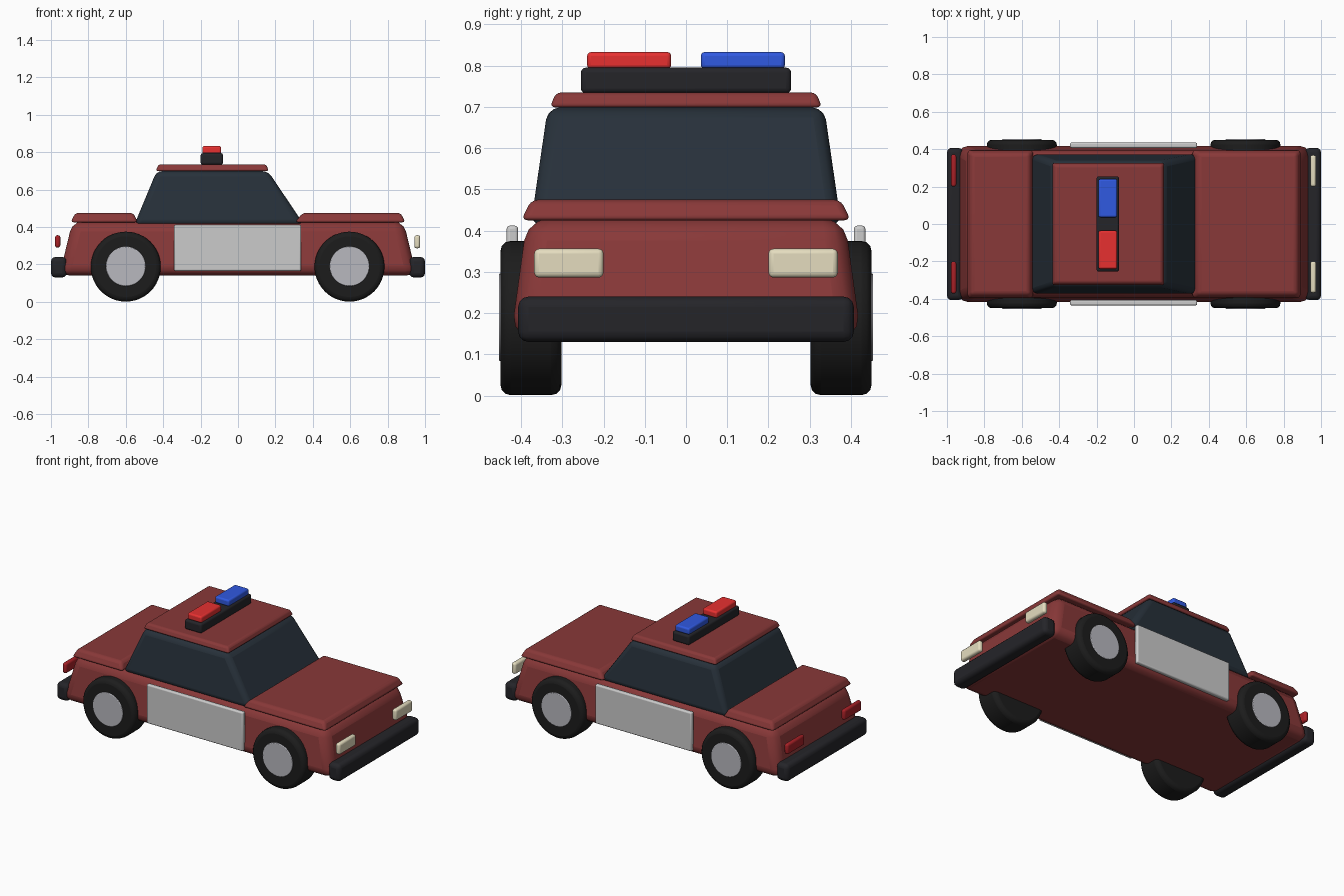
import bpy, bmesh, math

if "Cube" in bpy.data.objects:
    bpy.data.objects.remove(bpy.data.objects["Cube"])

def mat(name, rgb):
    m = bpy.data.materials.new(name)
    m.diffuse_color = (*rgb, 1)
    m.use_nodes = True
    m.node_tree.nodes["Principled BSDF"].inputs["Base Color"].default_value = m.diffuse_color
    return m

RED = mat("body_red", (0.25, 0.04, 0.04))
GLASS = mat("glass", (0.02, 0.03, 0.042))
BLACK = mat("black", (0.018, 0.018, 0.022))
RUBBER = mat("rubber", (0.012, 0.012, 0.012))
HUB = mat("hub_grey", (0.48, 0.48, 0.52))
PANEL = mat("panel_white", (0.68, 0.68, 0.69))
CREAM = mat("lamp_cream", (0.78, 0.72, 0.52))
TAIL = mat("lamp_red", (0.4, 0.015, 0.02))
BEACON_RED = mat("beacon_red", (0.8, 0.03, 0.03))
BEACON_BLUE = mat("beacon_blue", (0.03, 0.1, 0.75))

def finish(ob, material, bevel, segments=3):
    ob.data.materials.append(material)
    if bevel:
        b = ob.modifiers.new("bevel", 'BEVEL')
        b.width, b.segments, b.limit_method = bevel, segments, 'ANGLE'
        b.angle_limit = math.radians(35)
    bpy.ops.object.select_all(action='DESELECT')
    ob.select_set(True)
    bpy.context.view_layer.objects.active = ob
    bpy.ops.object.shade_smooth_by_angle(angle=math.radians(35))
    return ob

def block(name, material, x, y, z, bevel, top_x=None, top_y=None):
    """Box between ranges, optionally with a different top rectangle."""
    tx, ty = top_x or x, top_y or y
    bm = bmesh.new()
    bmesh.ops.create_cube(bm, size=2)
    for v in bm.verts:
        up = v.co.z > 0
        v.co = ((tx if up else x)[v.co.x > 0], (ty if up else y)[v.co.y > 0], z[up])
    me = bpy.data.meshes.new(name)
    bm.to_mesh(me)
    bm.free()
    ob = bpy.data.objects.new(name, me)
    bpy.context.collection.objects.link(ob)
    return finish(ob, material, bevel)

def disc(name, material, x, y0, y1, z, r, bevel):
    bpy.ops.mesh.primitive_cylinder_add(vertices=48, radius=r, depth=abs(y1 - y0),
        location=(x, (y0 + y1) / 2, z), rotation=(math.pi / 2, 0, 0))
    ob = bpy.context.object
    ob.name = name
    return finish(ob, material, bevel)

def sym(a):
    return (-a, a)

# Lower body, softened only on top and sides
body = block("body", RED, sym(0.955), sym(0.425), (0.14, 0.43), 0.055,
             sym(0.885), sym(0.385))

# Hood, trunk lid, roof
block("hood", RED, (0.305, 0.895), sym(0.4), (0.425, 0.475), 0.016, (0.345, 0.87), sym(0.375))
block("trunk_lid", RED, (-0.895, -0.535), sym(0.4), (0.425, 0.475), 0.016, (-0.87, -0.56), sym(0.375))
block("roof", RED, (-0.44, 0.165), sym(0.33), (0.699, 0.735), 0.012, (-0.425, 0.15), sym(0.315))

# Glass cabin
block("cabin_glass", GLASS, (-0.555, 0.355), sym(0.377), (0.41, 0.699), 0.03,
      (-0.435, 0.16), sym(0.335))

# Roof light bar
block("light_bar", BLACK, (-0.2, -0.08), sym(0.255), (0.733, 0.795), 0.012)
block("red_beacon", BEACON_RED, (-0.19, -0.09), (-0.24, -0.036), (0.792, 0.833), 0.01)
block("blue_beacon", BEACON_BLUE, (-0.19, -0.09), (0.036, 0.24), (0.792, 0.833), 0.01)

# Bumpers at both ends
block("front_bumper", BLACK, (0.915, 1.0), sym(0.407), (0.13, 0.24), 0.025)
block("rear_bumper", BLACK, (-1.0, -0.915), sym(0.407), (0.13, 0.24), 0.025)

# Paired parts on each side
for s, side in ((-1, "right"), (1, "left")):
    def span(a, b):
        return tuple(sorted((s * a, s * b)))
    block(f"{side}_door_panel", PANEL, (-0.342, 0.338), span(0.407, 0.435), (0.165, 0.412), 0.008)
    block(f"{side}_headlight", CREAM, (0.943, 0.974), span(0.2, 0.368), (0.286, 0.356), 0.012)
    block(f"{side}_tail_light", TAIL, (-0.978, -0.95), span(0.2, 0.372), (0.29, 0.356), 0.012)
    for x, end in ((0.596, "front"), (-0.6, "rear")):
        disc(f"{end}_{side}_tyre", RUBBER, x, s * 0.302, s * 0.45, 0.188, 0.187, 0.025)
        disc(f"{end}_{side}_hub", HUB, x, s * 0.4, s * 0.454, 0.19, 0.106, 0.004)
